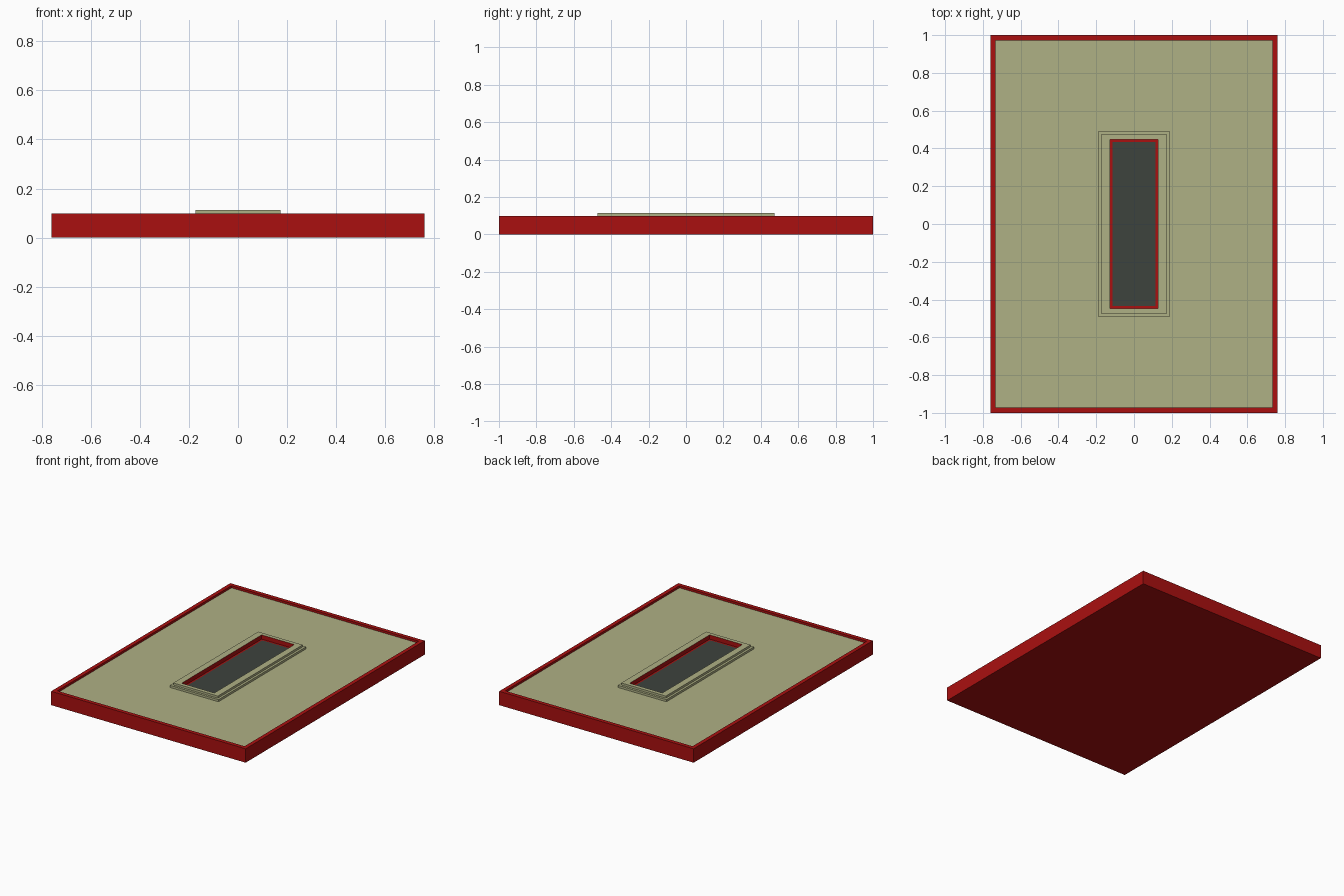
import bpy, bmesh

if "Cube" in bpy.data.objects:
    bpy.data.objects.remove(bpy.data.objects["Cube"])


def material(name, rgb):
    m = bpy.data.materials.new(name)
    m.diffuse_color = (*rgb, 1)
    m.use_nodes = True
    m.node_tree.nodes["Principled BSDF"].inputs["Base Color"].default_value = m.diffuse_color
    return m


RED = material("deep red", (0.40, 0.005, 0.005))
OLIVE = material("pale olive", (0.43, 0.44, 0.235))
DARK = material("charcoal green", (0.047, 0.056, 0.047))


def stepped(name, loops, mats, cap_start=None, cap_end=None):
    """Bridge concentric rectangles (half x, half y, z, material of the band leading to it)."""
    bm = bmesh.new()
    prev = None
    for hx, hy, z, mi in loops:
        ring = [bm.verts.new((sx * hx, sy * hy, z))
                for sx, sy in ((-1, -1), (1, -1), (1, 1), (-1, 1))]
        if prev:
            for i in range(4):
                j = (i + 1) % 4
                bm.faces.new((prev[i], prev[j], ring[j], ring[i])).material_index = mi
        elif cap_start is not None:
            bm.faces.new(ring[::-1]).material_index = cap_start
        prev = ring
    if cap_end is not None:
        bm.faces.new(prev).material_index = cap_end
    me = bpy.data.meshes.new(name)
    bm.to_mesh(me)
    bm.free()
    for m in mats:
        me.materials.append(m)
    ob = bpy.data.objects.new(name, me)
    bpy.context.collection.objects.link(ob)
    return ob


FLOOR, RIM, TOP = 0.083, 0.098, 0.113

# red tray: underside, outer walls, rim and inner rim wall
stepped("tray", [
    (0.76, 1.0, 0, 0),
    (0.76, 1.0, RIM, 0),
    (0.732, 0.972, RIM, 0),
    (0.732, 0.972, FLOOR, 0)], [RED], cap_start=0)

# olive panel rising in two steps, with a red-lined slot and dark slot floor
stepped("panel_with_slot", [
    (0.732, 0.972, FLOOR, 0),
    (0.19, 0.49, FLOOR, 0),
    (0.19, 0.49, RIM, 0),
    (0.174, 0.474, RIM, 0),
    (0.174, 0.474, TOP, 0),
    (0.128, 0.447, TOP, 0),
    (0.128, 0.447, FLOOR, 1),
    (0.115, 0.434, FLOOR, 1)], [OLIVE, RED, DARK], cap_end=2)
